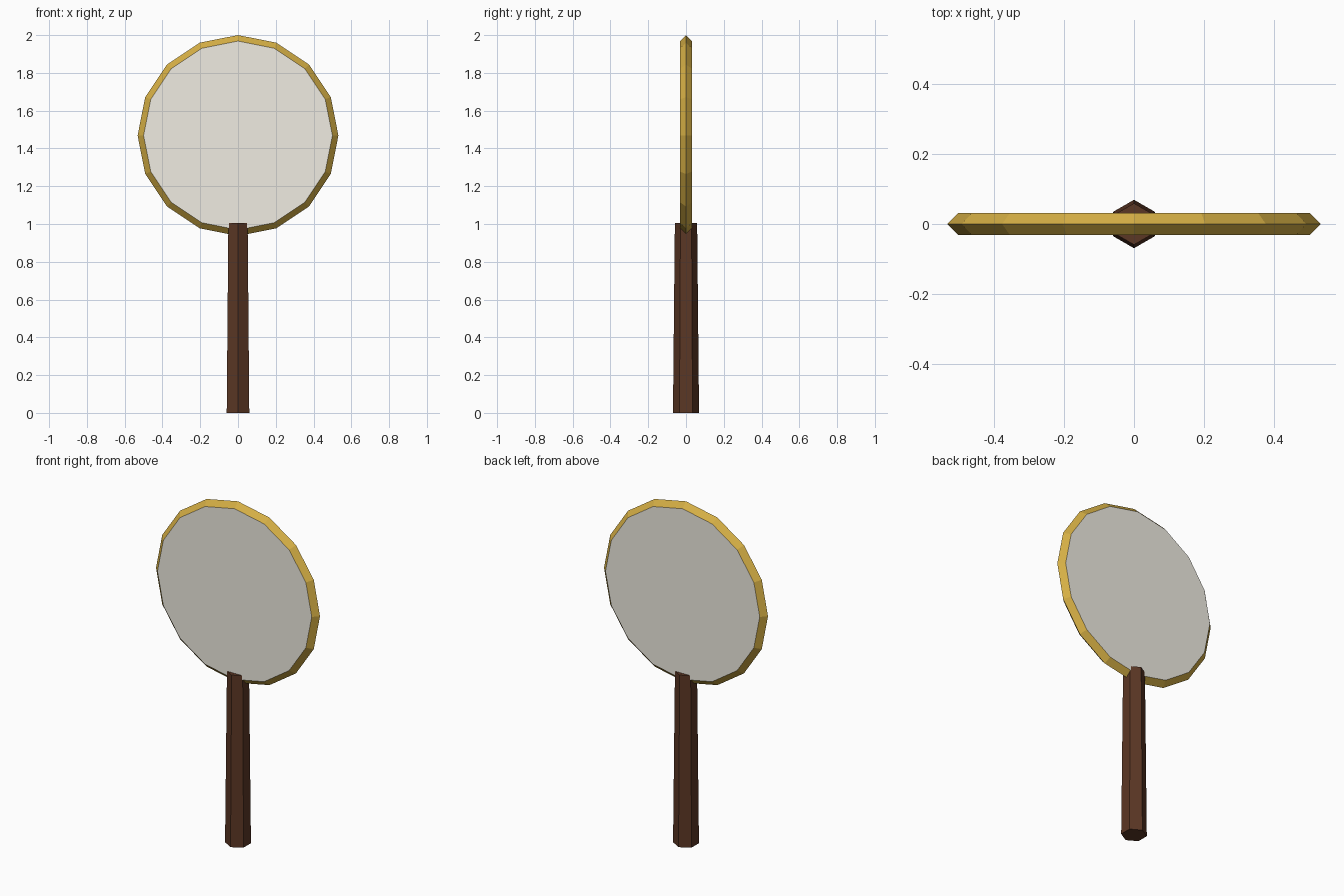
import bpy, math

if "Cube" in bpy.data.objects:
    bpy.data.objects.remove(bpy.data.objects["Cube"])

RING_R, TUBE_R = 0.5, 0.0315
CENTRE = (0, 0, 2 - RING_R - TUBE_R)
FACING = (math.pi / 2, 0, 0)


def finish(name, colour):
    obj = bpy.context.object
    obj.name = name
    mat = bpy.data.materials.new(name + "_colour")
    mat.diffuse_color = colour
    mat.use_nodes = True
    mat.node_tree.nodes["Principled BSDF"].inputs["Base Color"].default_value = mat.diffuse_color
    obj.data.materials.append(mat)
    return obj


# Hexagonal tapered handle, corners facing front and back
bpy.ops.mesh.primitive_cone_add(vertices=6, radius1=0.069, radius2=0.059,
                                depth=1.004, location=(0, 0, 0.502))
finish("handle", (0.105, 0.038, 0.018, 1))

# Rim with a diamond cross-section
bpy.ops.mesh.primitive_torus_add(major_segments=16, minor_segments=4,
                                 major_radius=RING_R, minor_radius=TUBE_R,
                                 location=CENTRE, rotation=FACING)
finish("rim", (0.67, 0.43, 0.06, 1))

# Translucent lens filling the rim flush to its front and back edges
bpy.ops.mesh.primitive_cylinder_add(vertices=16, radius=RING_R, depth=2 * TUBE_R,
                                    location=CENTRE, rotation=FACING)
finish("lens", (0.87, 0.84, 0.76, 0.6))
